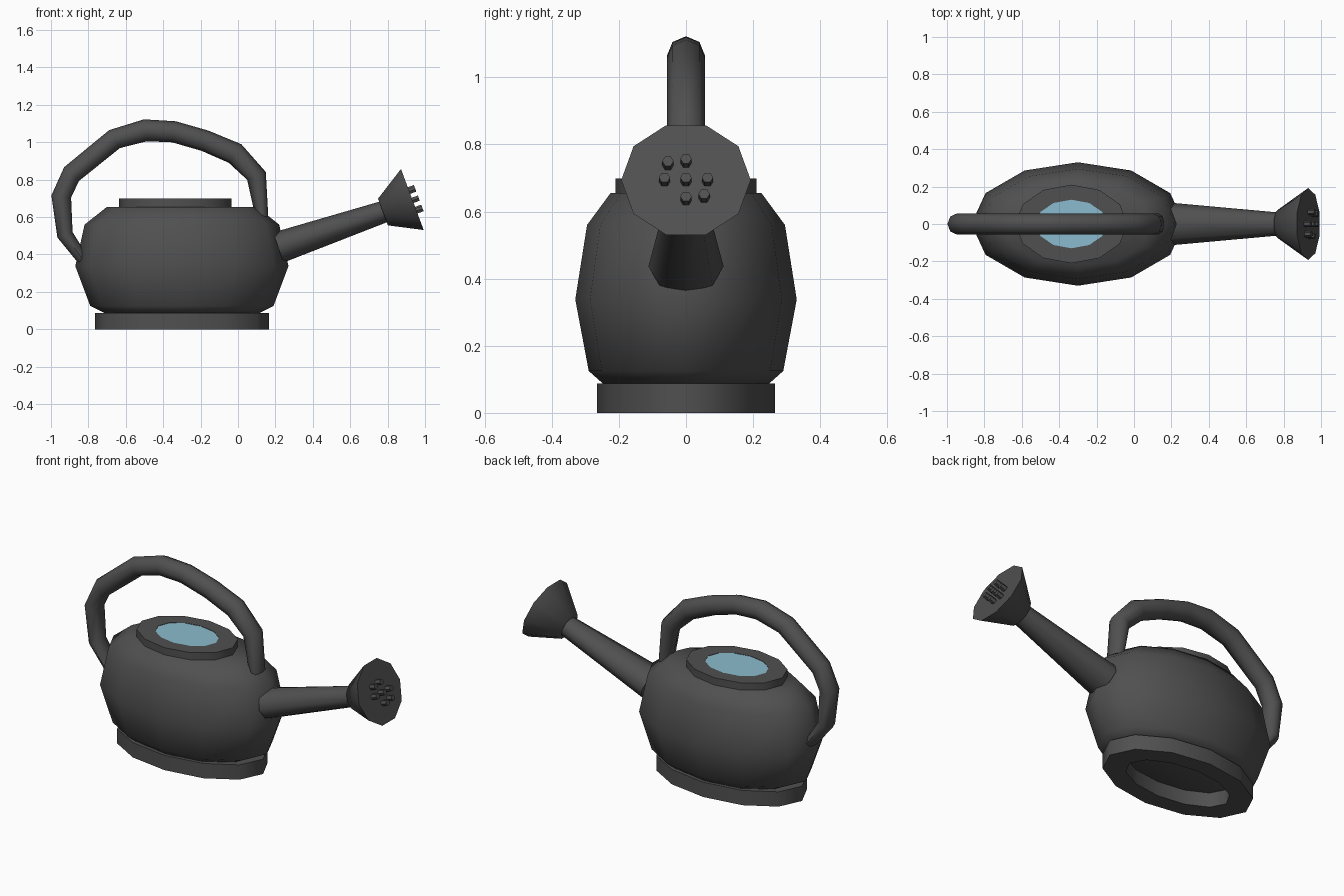
import bpy, bmesh, math
from mathutils import Vector

if "Cube" in bpy.data.objects:
    bpy.data.objects.remove(bpy.data.objects["Cube"])


def material(name, rgb):
    m = bpy.data.materials.new(name)
    m.diffuse_color = (*rgb, 1)
    m.use_nodes = True
    m.node_tree.nodes["Principled BSDF"].inputs["Base Color"].default_value = m.diffuse_color
    return m


metal = material("dark grey metal", (0.08, 0.08, 0.08))
blue = material("water blue", (0.26, 0.50, 0.62))
X, Y = Vector((1, 0, 0)), Vector((0, 1, 0))


def ring(center, u, v, ru, rv, n):
    """Elliptical ring of n points spanned by the axes u and v."""
    c = Vector(center)
    return [c + u * ru * math.cos(2 * math.pi * i / n) + v * rv * math.sin(2 * math.pi * i / n)
            for i in range(n)]


def loft(name, rings, mat=metal, closed=False, angle=60):
    """Skin rings into one mesh; closed joins the last ring to the first."""
    bm = bmesh.new()
    rows = [[bm.verts.new(p) for p in r] for r in rings]
    n = len(rows[0])
    pairs = list(zip(rows, rows[1:])) + ([(rows[-1], rows[0])] if closed else [])
    for a, b in pairs:
        for i in range(n):
            j = (i + 1) % n
            bm.faces.new((a[i], a[j], b[j], b[i]))
    if not closed:
        bm.faces.new(rows[0][::-1])
        bm.faces.new(rows[-1])
    bmesh.ops.recalc_face_normals(bm, faces=bm.faces)
    me = bpy.data.meshes.new(name)
    bm.to_mesh(me)
    bm.free()
    me.materials.append(mat)
    ob = bpy.data.objects.new(name, me)
    bpy.context.collection.objects.link(ob)
    bpy.ops.object.select_all(action='DESELECT')
    ob.select_set(True)
    bpy.context.view_layer.objects.active = ob
    bpy.ops.object.shade_smooth_by_angle(angle=math.radians(angle))
    return ob


def stack(name, cx, profile, mat=metal, closed=False, angle=60):
    """Loft of horizontal ellipses given as (z, x radius, y radius)."""
    return loft(name, [ring((cx, 0, z), X, Y, rx, ry, 12) for z, rx, ry in profile],
                mat, closed, angle)


# Oval tank
stack("body", -0.30, [(0.085, 0.41, 0.245), (0.125, 0.49, 0.29), (0.338, 0.57, 0.33),
                      (0.56, 0.52, 0.295), (0.655, 0.40, 0.225)], angle=80)

# Hollow foot ring, filler rim and water surface
stack("base_ring", -0.30, [(0, 0.465, 0.265), (0.088, 0.465, 0.265),
                           (0.088, 0.33, 0.165), (0, 0.33, 0.165)], closed=True)
stack("filler_rim", -0.335, [(0.64, 0.30, 0.21), (0.698, 0.30, 0.21),
                             (0.698, 0.19, 0.13), (0.64, 0.19, 0.13)], closed=True)
stack("water", -0.335, [(0.688, 0.19, 0.13), (0.696, 0.19, 0.13)], blue)

# Tapered spout
axis = Vector((0.948, 0, 0.318))
up = Vector((-0.318, 0, 0.948))
loft("spout", [ring((0.215, 0, 0.437), Y, up, 0.112, 0.085, 8),
               ring((0.79, 0, 0.632), Y, up, 0.06, 0.058, 8)])

# Sprinkler head
axis = Vector((0.937, 0, 0.348))
up = Vector((-0.348, 0, 0.937))
face = Vector((0.932, 0, 0.694))
loft("sprinkler_head", [ring((0.775, 0, 0.627), Y, up, 0.08, 0.08, 10),
                        ring(face, Y, up, 0.193, 0.183, 10)])

# Little nozzles on the sprinkler face
for y, h in [(0, 0), (-0.064, 0), (0.064, 0), (0, 0.06), (0, -0.06),
             (-0.054, 0.052), (0.054, -0.052)]:
    c = face + Y * y + up * (h - 0.005)
    loft("nozzle", [ring(c - axis * 0.01, Y, up, 0.017, 0.017, 6),
                    ring(c + axis * 0.035, Y, up, 0.017, 0.017, 6)], angle=30)

# Arched handle: x, z and thickness along the path
path = [(-0.82, 0.36, 0.03), (-0.925, 0.505, 0.043), (-0.945, 0.71, 0.053),
        (-0.89, 0.83, 0.054), (-0.66, 1.017, 0.056), (-0.495, 1.064, 0.059),
        (-0.343, 1.056, 0.057), (-0.176, 1.008, 0.057), (-0.016, 0.94, 0.06),
        (0.099, 0.82, 0.054), (0.128, 0.60, 0.034)]
rings = []
for i, (x, z, r) in enumerate(path):
    a, b = path[max(i - 1, 0)], path[min(i + 1, len(path) - 1)]
    t = Vector((b[0] - a[0], 0, b[1] - a[1])).normalized()
    rings.append(ring((x, 0, z), Y, Vector((-t.z, 0, t.x)), 0.057, r, 8))
loft("handle", rings)
